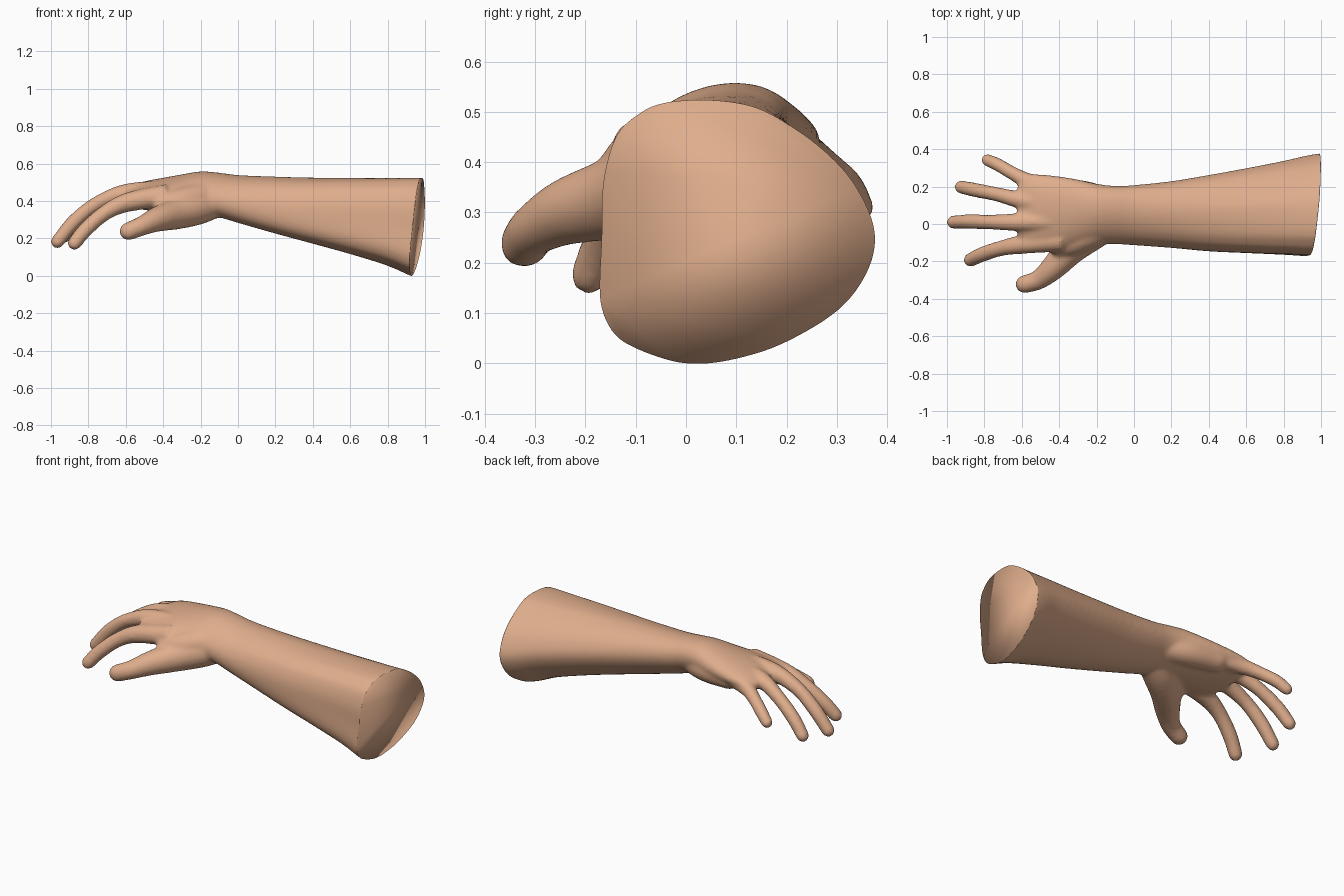
import bpy, bmesh, math
from mathutils import Vector

if "Cube" in bpy.data.objects:
    bpy.data.objects.remove(bpy.data.objects["Cube"])

skin = bpy.data.materials.new("skin")
skin.diffuse_color = (0.74, 0.42, 0.262, 1)
skin.use_nodes = True
skin.node_tree.nodes["Principled BSDF"].inputs["Base Color"].default_value = skin.diffuse_color

bm = bmesh.new()


def loft(rings):
    """Closed skin through a list of rings with equal point counts."""
    loops = [[bm.verts.new(p) for p in ring] for ring in rings]
    for a, b in zip(loops, loops[1:]):
        for i in range(len(a)):
            j = (i + 1) % len(a)
            bm.faces.new((a[i], a[j], b[j], b[i]))
    bm.faces.new(loops[0])
    bm.faces.new(loops[-1])


def smooth_path(pts, steps=6, closed=False):
    """Catmull-Rom samples through tuples of any length."""
    p = [Vector(q) for q in pts]
    if closed:
        p = [p[-1]] + p + [p[0], p[1]]
    else:
        p = [p[0] * 2 - p[1]] + p + [p[-1] * 2 - p[-2]]
    out = []
    for i in range(1, len(p) - 2):
        a, b, c, d = p[i - 1:i + 3]
        for k in range(steps):
            t = k / steps
            out.append(0.5 * (2 * b + (c - a) * t + (2 * a - 5 * b + 4 * c - d) * t * t
                              + (3 * b - a - 3 * c + d) * t ** 3))
    return out if closed else out + [p[-2]]


def digit(pts, n=16):
    """Rounded tube through (x, y, z, radius); the last point is the tip centre."""
    path = smooth_path(pts)
    centres = [v.to_3d() for v in path]
    radii = [v[3] for v in path]
    tangents = [(centres[min(i + 1, len(centres) - 1)] - centres[max(i - 1, 0)]).normalized()
                for i in range(len(centres))]
    c, r, t = centres[-1], radii[-1], tangents[-1]
    for deg in (20, 40, 58, 74, 84):
        a = math.radians(deg)
        centres.append(c + t * r * math.sin(a))
        radii.append(r * math.cos(a))
        tangents.append(t)
    rings = []
    for c, r, t in zip(centres, radii, tangents):
        side = t.cross(Vector((0, 0, 1))).normalized()
        up = side.cross(t)
        rings.append([c + side * (r * math.cos(2 * math.pi * k / n))
                      + up * (r * math.sin(2 * math.pi * k / n)) for k in range(n)])
    loft(rings)


# Forearm and palm: elbow outline (y, z) blends into a tilted ellipse at the wrist
elbow = [(-.165, .36), (-.14, .45), (-.10, .49), (-.05, .515), (.04, .522), (.13, .51),
         (.20, .475), (.27, .425), (.33, .36), (.37, .27), (.355, .19), (.30, .115),
         (.20, .05), (.12, .018), (.04, 0), (-.03, .003), (-.12, .035), (-.155, .07),
         (-.173, .13), (-.168, .25)]
unit = [((y - .0985) / .2715, (z - .261) / .261)
        for y, z in smooth_path(elbow, 3, closed=True)]
TILT = 0.3

# x, y min, y max, z min, z max, elbow-outline share
stations = [
    (1.10, -.173, .388, -.034, .523, 1), (.95, -.173, .370, -.008, .524, 1),
    (.80, -.166, .337, .055, .526, .9), (.60, -.158, .298, .117, .528, .75),
    (.40, -.148, .262, .172, .530, .55), (.20, -.129, .229, .226, .534, .35),
    (0, -.114, .208, .283, .540, .12), (-.10, -.108, .204, .312, .551, 0),
    (-.20, -.110, .215, .325, .558, 0), (-.30, -.13, .238, .333, .542, 0),
    (-.40, -.15, .255, .342, .524, 0), (-.50, -.15, .265, .352, .505, 0),
    (-.57, -.13, .264, .368, .484, 0), (-.62, -.08, .21, .395, .462, 0)]
rings = []
for x, y0, y1, z0, z1, share in smooth_path(stations, 4):
    ring = []
    for u, v in unit:
        a = math.atan2(v, u)
        tilted = (math.sin(a) + TILT * math.cos(a)) / math.hypot(1, TILT)
        u = u * share + math.cos(a) * (1 - share)
        v = v * share + tilted * (1 - share)
        ring.append((x, (y0 + y1) / 2 + u * (y1 - y0) / 2, (z0 + z1) / 2 + v * (z1 - z0) / 2))
    rings.append(ring)
loft(rings)

# Thumb, with the muscle pad and web that tie it to the palm
digit([(-.02, .05, .42, .07), (-.12, .01, .395, .085), (-.22, -.045, .365, .094),
       (-.33, -.127, .332, .085), (-.43, -.232, .303, .068), (-.51, -.298, .268, .053),
       (-.585, -.322, .238, .049)])
digit([(-.06, .04, .43, .07), (-.20, -.03, .415, .085), (-.32, -.09, .390, .078),
       (-.39, -.12, .375, .060)])
# Heel of the palm on the little finger side
digit([(-.10, .10, .42, .07), (-.25, .15, .425, .078), (-.42, .18, .425, .066)])
# Index, middle, ring and little fingers, each starting inside the palm
digit([(-.38, -.085, .430, .062), (-.59, -.108, .393, .052), (-.71, -.130, .337, .042),
       (-.81, -.162, .252, .041), (-.874, -.192, .175, .038)])
digit([(-.38, .015, .452, .060), (-.60, .010, .442, .050), (-.76, .010, .382, .040),
       (-.875, .012, .290, .040), (-.965, .010, .183, .037)])
digit([(-.38, .10, .450, .058), (-.59, .125, .440, .048), (-.73, .158, .382, .039),
       (-.85, .182, .295, .039), (-.925, .198, .212, .036)])
digit([(-.38, .17, .440, .054), (-.56, .226, .422, .045), (-.65, .272, .393, .037),
       (-.73, .318, .352, .036), (-.785, .342, .310, .033)])

bmesh.ops.recalc_face_normals(bm, faces=bm.faces[:])
mesh = bpy.data.meshes.new("forearm_and_hand")
bm.to_mesh(mesh)
bm.free()
arm = bpy.data.objects.new("forearm_and_hand", mesh)
bpy.context.collection.objects.link(arm)
bpy.context.view_layer.objects.active = arm
arm.select_set(True)

# Fuse the parts into one soft surface
fuse = arm.modifiers.new("fuse", 'REMESH')
fuse.mode = 'VOXEL'
fuse.voxel_size = 0.01
relax = arm.modifiers.new("relax", 'SMOOTH')
relax.factor = 0.5
relax.iterations = 12
for name in ("fuse", "relax"):
    bpy.ops.object.modifier_apply(modifier=name)

# Slanted cut at the elbow, closed with a flat cap
bm = bmesh.new()
bm.from_mesh(arm.data)
bmesh.ops.bisect_plane(bm, geom=bm.verts[:] + bm.edges[:] + bm.faces[:], dist=1e-5,
                       plane_co=(.963, .1, .26), plane_no=(1, -.11, -.1), clear_outer=True)
bmesh.ops.holes_fill(bm, edges=[e for e in bm.edges if e.is_boundary], sides=0)
bmesh.ops.recalc_face_normals(bm, faces=bm.faces[:])
bm.to_mesh(arm.data)
bm.free()

arm.data.materials.clear()
arm.data.materials.append(skin)
for f in arm.data.polygons:
    f.material_index = 0
bpy.ops.object.shade_smooth()
